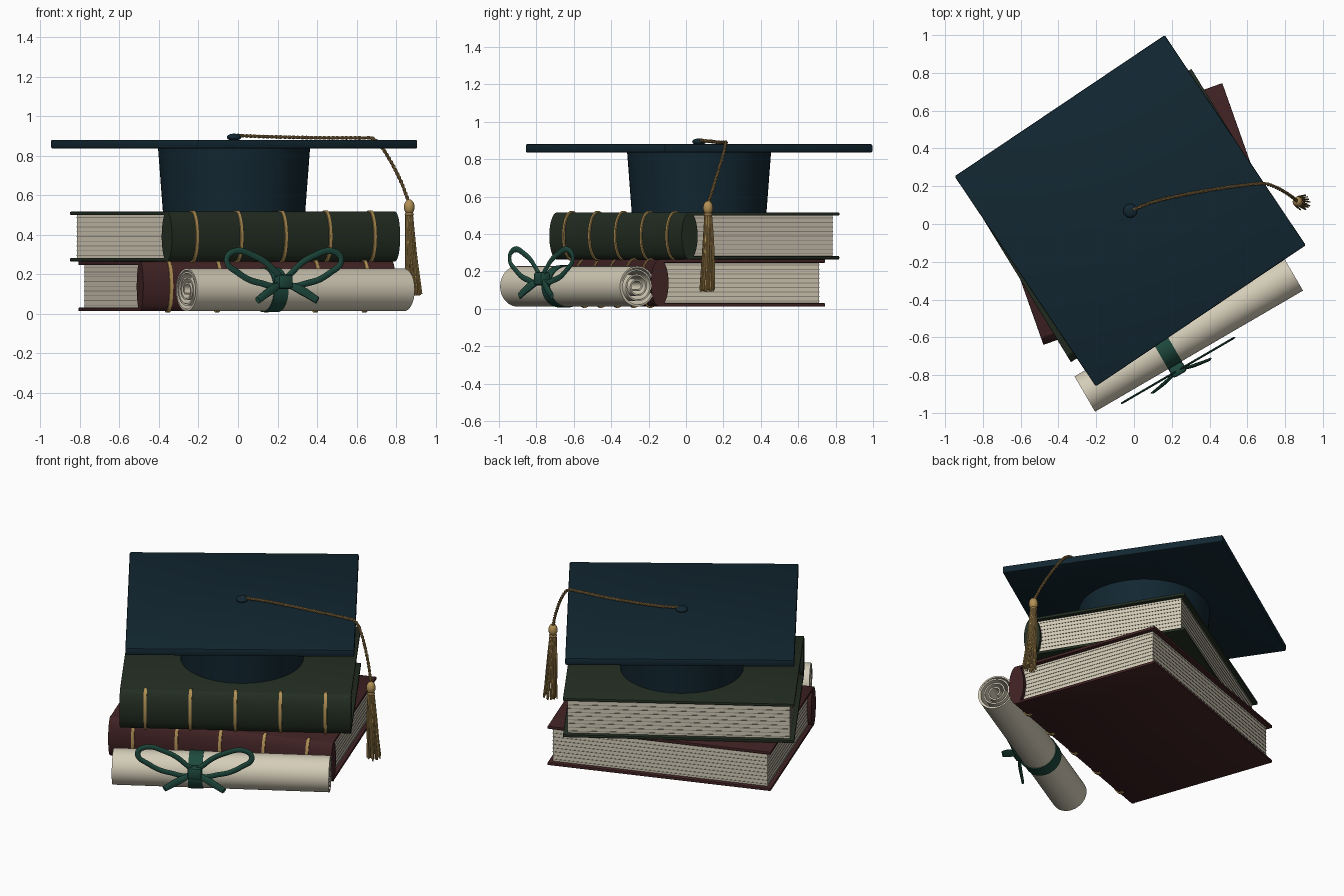
import bpy, bmesh, math, random
from mathutils import Matrix, Vector

if "Cube" in bpy.data.objects:
    bpy.data.objects.remove(bpy.data.objects["Cube"])

random.seed(4)
T, R = Matrix.Translation, Matrix.Rotation


def mat(name, rgb):
    m = bpy.data.materials.new(name)
    m.diffuse_color = (*rgb, 1)
    m.use_nodes = True
    m.node_tree.nodes["Principled BSDF"].inputs["Base Color"].default_value = m.diffuse_color
    return m


NAVY = mat("cap navy", (0.006, 0.020, 0.031))
GREEN = mat("book green", (0.017, 0.027, 0.016))
MAROON = mat("book maroon", (0.052, 0.016, 0.017))
PAGE = mat("page cream", (0.64, 0.59, 0.47))
LINE = mat("page line", (0.30, 0.27, 0.21))
PARCH = mat("parchment", (0.66, 0.61, 0.48))
RIBBON = mat("ribbon green", (0.013, 0.068, 0.048))
GOLD = mat("gold", (0.44, 0.28, 0.09))
CORD = mat("cord gold", (0.28, 0.17, 0.06))


def finish(name, bm, mtl, M=Matrix(), smooth=True):
    bmesh.ops.transform(bm, matrix=M, verts=bm.verts)
    bmesh.ops.recalc_face_normals(bm, faces=bm.faces)
    me = bpy.data.meshes.new(name)
    bm.to_mesh(me)
    bm.free()
    me.materials.append(mtl)
    ob = bpy.data.objects.new(name, me)
    bpy.context.collection.objects.link(ob)
    if smooth:
        bpy.ops.object.select_all(action='DESELECT')
        ob.select_set(True)
        bpy.context.view_layer.objects.active = ob
        bpy.ops.object.shade_smooth_by_angle(angle=math.radians(35))
    return ob


def box(name, lo, hi, mtl, M=Matrix(), bevel=0):
    bm = bmesh.new()
    bmesh.ops.create_cube(bm, size=1)
    lo, hi = Vector(lo), Vector(hi)
    bmesh.ops.transform(bm, matrix=T((lo + hi) / 2) @ Matrix.Diagonal((*(hi - lo), 1)), verts=bm.verts)
    if bevel:
        bmesh.ops.bevel(bm, geom=bm.edges[:], offset=bevel, segments=2, profile=0.5, affect='EDGES')
    return finish(name, bm, mtl, M, bool(bevel))


def rod(name, x, z, length, ry, rz, mtl, M):
    """Elliptical cylinder lying along local x."""
    bm = bmesh.new()
    bmesh.ops.create_cone(bm, cap_ends=True, segments=48, radius1=1, radius2=1, depth=length)
    return finish(name, bm, mtl, M @ T((x, 0, z)) @ R(math.pi / 2, 4, 'Y') @ Matrix.Diagonal((rz, ry, 1, 1)))


def ball(name, loc, size, mtl):
    bm = bmesh.new()
    bmesh.ops.create_uvsphere(bm, u_segments=24, v_segments=12, radius=1)
    return finish(name, bm, mtl, T(loc) @ Matrix.Diagonal((*size, 1)))


def tube(name, paths, depth, mtl, M=Matrix(), cyclic=False, radii=None, kind='BEZIER', res=2):
    """Round tubes along one or more paths, turned into a mesh."""
    cu = bpy.data.curves.new(name, 'CURVE')
    cu.dimensions = '3D'
    cu.bevel_depth, cu.bevel_resolution, cu.use_fill_caps = depth, res, True
    for path in paths:
        sp = cu.splines.new(kind)
        pts = sp.bezier_points if kind == 'BEZIER' else sp.points
        pts.add(len(path) - 1)
        for i, (p, co) in enumerate(zip(pts, path)):
            if kind == 'BEZIER':
                p.co = co
                p.handle_left_type = p.handle_right_type = 'AUTO'
            else:
                p.co = (*co, 1)
            if radii:
                p.radius = radii[i]
        sp.use_cyclic_u = cyclic
    tmp = bpy.data.objects.new(name + "_path", cu)
    bpy.context.collection.objects.link(tmp)
    dg = bpy.context.evaluated_depsgraph_get()
    me = bpy.data.meshes.new_from_object(tmp.evaluated_get(dg))
    bpy.data.objects.remove(tmp)
    bm = bmesh.new()
    bm.from_mesh(me)
    return finish(name, bm, mtl, M)


# Books: local origin is the middle of the spine, local y runs to the page edge
def book(name, loc, angle, z0, mtl, L=1.355, D=0.94, H=0.252):
    M = T((*loc, z0)) @ R(math.radians(angle), 4, 'Z')
    t, h = 0.018, L / 2
    for part, a in (("bottom_cover", 0), ("top_cover", H - t)):
        box(f"{name}_{part}", (-h, 0, a), (h, D, a + t), mtl, M, 0.004)
    box(name + "_pages", (-h + .026, 0, t), (h - .026, D - .028, H - t), PAGE, M)
    n = 9
    for i in range(n):
        z = t + (H - 2 * t) * (i + 0.5) / n
        box(f"{name}_page_line_{i}", (-h + .024, 0, z - .002), (h - .024, D - .026, z + .002), LINE, M)
    rod(name + "_spine", 0, H / 2, L, .05, H / 2, mtl, M)
    for i in range(-2, 3):
        rod(f"{name}_spine_band_{i + 2}", i * .264, H / 2, .018, .057, H / 2 + .007, GOLD, M)


book("lower_book", (.1425, -.3665), 19.5, .012, MAROON)
book("upper_book", (.2175, -.3345), 31.5, .264, GREEN)

# Graduation cap: tapered crown, square board and button
C = Vector((-.02, .07, 0))
bm = bmesh.new()
bmesh.ops.create_cone(bm, cap_ends=True, segments=64, radius1=.36, radius2=.385, depth=.33)
finish("cap_crown", bm, NAVY, T(C + Vector((0, 0, .675))))
box("cap_board", (-.67, -.67, .835), (.67, .67, .88), NAVY, T(C) @ R(math.radians(33.9), 4, 'Z'), .008)
ball("cap_button", C + Vector((0, 0, .893)), (.037, .037, .018), NAVY)

# Cord: two strands twisted around a path over the board edge
key = [Vector(p) for p in ((-.02, .07, .902), (.13, .125, .896), (.4, .18, .89), (.62, .21, .889),
                           (.69, .213, .882), (.75, .195, .81), (.82, .155, .68), (.865, .12, .565))]
path = []
for i in range(len(key) - 1):
    a, b = key[i], key[i + 1]
    m0 = (b - key[max(i - 1, 0)]) / 2
    m1 = (key[min(i + 2, len(key) - 1)] - a) / 2
    k = max(4, int((b - a).length / .006))
    for j in range(k):
        s = j / k
        path.append(a * (2*s**3 - 3*s**2 + 1) + m0 * (s**3 - 2*s*s + s)
                    + b * (3*s*s - 2*s**3) + m1 * (s**3 - s*s))
path.append(key[-1])
strands = []
for ph in (0, math.pi):
    strand, dist = [], 0
    for i, p in enumerate(path):
        d = (path[min(i + 1, len(path) - 1)] - path[max(i - 1, 0)]).normalized()
        s = d.cross(Vector((.3, -.9, .1))).normalized()
        dist += (p - path[i - 1]).length if i else 0
        ang = ph + dist * 2 * math.pi / .045
        strand.append(p + .0045 * (s * math.cos(ang) + d.cross(s) * math.sin(ang)))
    strands.append(strand)
tube("tassel_cord", strands, .0055, CORD, kind='POLY', res=1)

# Tassel: knot, collar and hanging threads
X, Y = .867, .118
ball("tassel_knot", (X, Y, .54), (.027, .027, .038), GOLD)
ball("tassel_collar", (X, Y, .503), (.023, .023, .014), CORD)
threads = []
for i in range(34):
    a = i * 2.39996
    f = math.sqrt((i + 4) / 38)
    c, s = math.cos(a) * f, math.sin(a) * f
    e = random.uniform(-.008, .008)
    threads.append([(X + .018 * c, Y + .018 * s, .505),
                    (X + .008 + .028 * c, Y + .03 * s, .34),
                    (X + .026 + .043 * c + e, Y - .006 + .042 * s, .098 + e)])
tube("tassel_threads", threads, .0042, GOLD, res=1)

# Diploma: a sheet rolled into a spiral
S = T((.29, -.58, .12)) @ R(math.radians(30.2), 4, 'Z')
bm = bmesh.new()
rows, N, TH = [], 200, .009
for i in range(N + 1):
    s = i / N
    a = -1.2 - s * 2 * math.pi * 4
    turn = max(0, s - .25) / .75
    r = .108 - .082 * turn
    rows.append([bm.verts.new((x, q * math.cos(a), q * math.sin(a)))
                 for x, q in ((-.637, r), (.637, r), (.637, r - TH), (-.637, r - TH))])
for p, q in zip(rows, rows[1:]):
    for k in range(4):
        bm.faces.new((p[k], p[(k + 1) % 4], q[(k + 1) % 4], q[k]))
bm.faces.new(rows[0])
bm.faces.new(rows[-1])
finish("diploma_scroll", bm, PARCH, S)

# Ribbon round the diploma
B = S @ T((-.147, 0, 0))
bm = bmesh.new()
ring = [[bm.verts.new((x, r * math.cos(a), r * math.sin(a)))
         for x, r in ((-.042, .113), (.042, .113), (.042, .107), (-.042, .107))]
        for a in (i * math.tau / 64 for i in range(64))]
for i, p in enumerate(ring):
    q = ring[(i + 1) % 64]
    for k in range(4):
        bm.faces.new((p[k], p[(k + 1) % 4], q[(k + 1) % 4], q[k]))
finish("ribbon_band", bm, RIBBON, B)

# Bow: flat loops, tails and knot in front of the band
FLAT = B @ T((0, -.14, .042)) @ Matrix.Diagonal((1, .35, 1, 1))
loop = [(.02, 0), (.15, -.005), (.27, .045), (.335, .108), (.30, .15), (.17, .128), (.06, .058)]
for side, name in ((-1, "left"), (1, "right")):
    tube(f"bow_{name}_loop", [[(side * u, 0, w) for u, w in loop]], .016, RIBBON, FLAT, cyclic=True)
    tube(f"bow_{name}_tail", [[(side * u, y, w) for u, y, w in
                               ((.01, 0, -.01), (.09, -.06, -.045), (.175, -.1, -.095))]],
         .016, RIBBON, FLAT, radii=(.9, 1.5, 1.2))
box("bow_knot", (-.042, -.165, .005), (.042, -.105, .078), RIBBON, B, .014)
